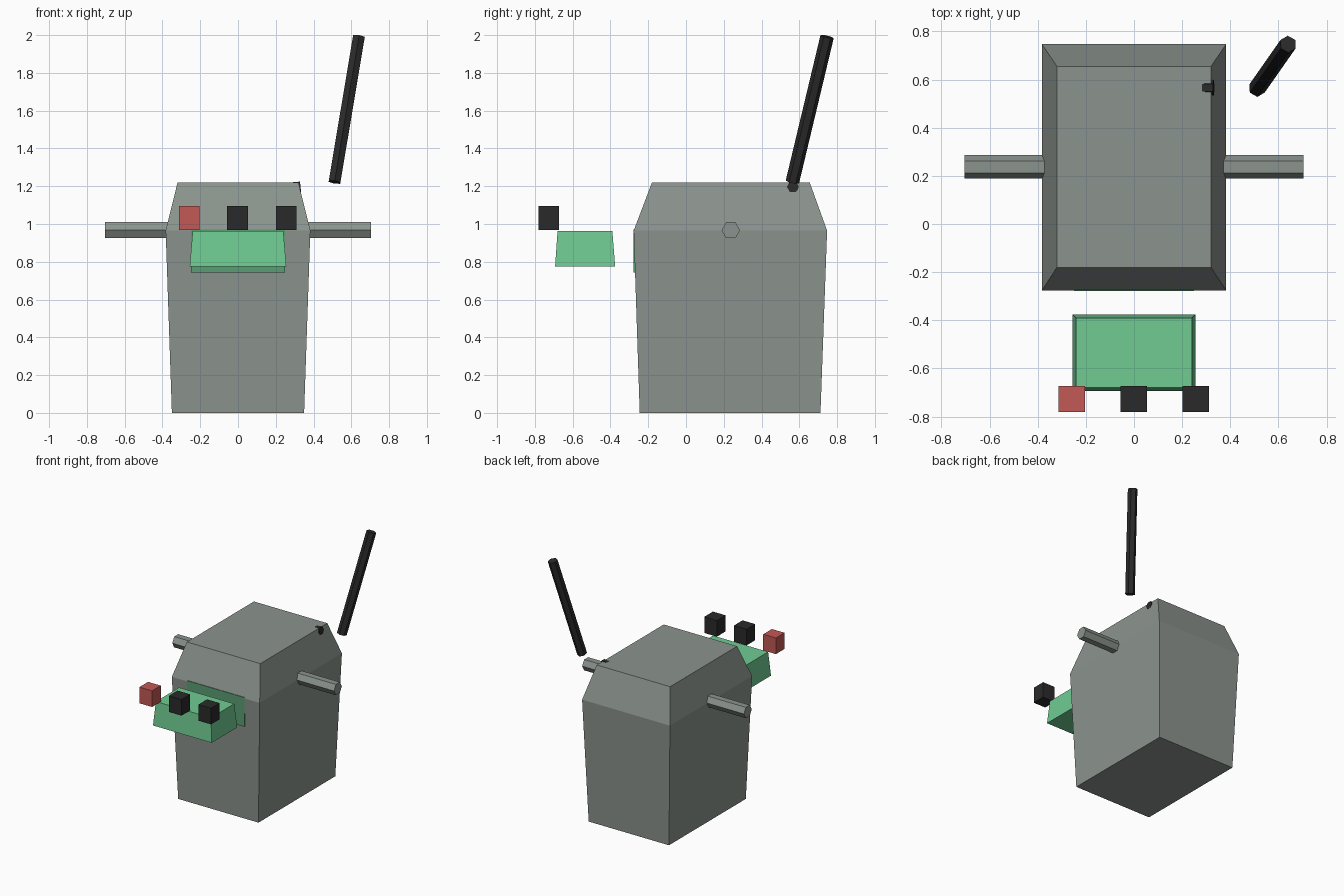
import bpy, math
from mathutils import Vector

if "Cube" in bpy.data.objects:
    bpy.data.objects.remove(bpy.data.objects["Cube"])


def material(name, rgb):
    m = bpy.data.materials.new(name)
    m.diffuse_color = (*rgb, 1)
    m.use_nodes = True
    m.node_tree.nodes["Principled BSDF"].inputs["Base Color"].default_value = m.diffuse_color
    return m


grey = material("warm grey", (0.26, 0.295, 0.27))
green = material("mint green", (0.16, 0.60, 0.29))
dark_green = material("deep green", (0.10, 0.34, 0.17))
red = material("soft red", (0.54, 0.10, 0.09))
black = material("charcoal", (0.023, 0.023, 0.023))


def loft(name, rings, mat):
    """Skin a list of vertex rings and cap both ends."""
    n = len(rings[0])
    verts = [v for r in rings for v in r]
    faces = [tuple(reversed(range(n))), tuple(range(len(verts) - n, len(verts)))]
    for k in range(len(rings) - 1):
        for i in range(n):
            j = (i + 1) % n
            faces.append((k*n + i, k*n + j, (k+1)*n + j, (k+1)*n + i))
    me = bpy.data.meshes.new(name)
    me.from_pydata(verts, [], faces)
    me.materials.append(mat)
    ob = bpy.data.objects.new(name, me)
    bpy.context.collection.objects.link(ob)
    return ob


def rect(x0, x1, y0, y1, z):
    return [(x0, y0, z), (x1, y0, z), (x1, y1, z), (x0, y1, z)]


def box(name, x0, x1, y0, y1, z0, z1, mat):
    return loft(name, [rect(x0, x1, y0, y1, z0), rect(x0, x1, y0, y1, z1)], mat)


def hex_rod(name, a, b, r, mat):
    """Six-sided rod from a to b with a corner towards +y."""
    a, b = Vector(a), Vector(b)
    axis = (b - a).normalized()
    u = Vector((0, 1, 0))
    u = (u - axis * u.dot(axis)).normalized()
    v = axis.cross(u)
    ring = [r * (u * math.cos(i*math.pi/3) + v * math.sin(i*math.pi/3)) for i in range(6)]
    return loft(name, [[p + c for c in ring] for p in (a, b)], mat)


# Main casing with chamfered shoulders
loft("casing", [rect(-0.35, 0.35, -0.245, 0.712, 0),
                rect(-0.383, 0.383, -0.277, 0.747, 0.965),
                rect(-0.32, 0.32, -0.18, 0.655, 1.22)], grey)

# Side pegs
for side, s in (("left", -1), ("right", 1)):
    hex_rod(side + "_peg", (s*0.37, 0.237, 0.967), (s*0.705, 0.237, 0.967), 0.049, grey)

# Aerial and its stub in the casing
hex_rod("aerial", (0.511, 0.563, 1.222), (0.640, 0.747, 1.992), 0.036, black)
hex_rod("aerial_stub", (0.26, 0.566, 1.19), (0.331, 0.566, 1.197), 0.032, black)

# Control tray and the thin plate behind it
loft("control_tray", [rect(-0.256, 0.256, -0.693, -0.375, 0.775),
                      rect(-0.24, 0.24, -0.68, -0.39, 0.963)], green)
box("backing_plate", -0.25, 0.25, -0.279, -0.27, 0.742, 0.972, dark_green)

# Three buttons
for name, x, mat in (("red_button", -0.258, red), ("middle_button", -0.002, black),
                     ("right_button", 0.256, black)):
    box(name, x - 0.055, x + 0.055, -0.78, -0.672, 0.968, 1.095, mat)
